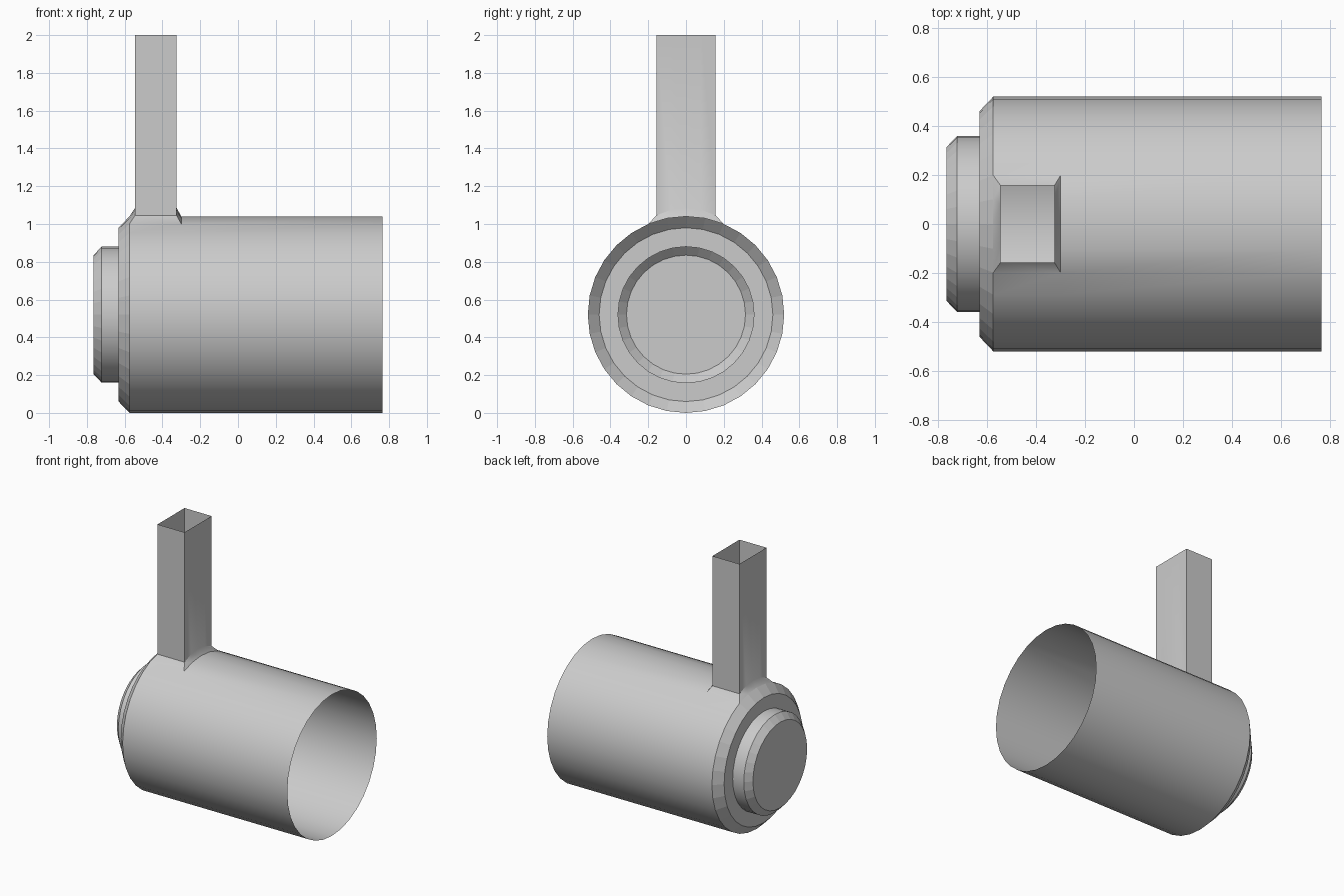
import bpy
import bmesh
import math

cube = bpy.data.objects.get("Cube")
if cube:
    bpy.data.objects.remove(cube, do_unlink=True)

# Material
grey = bpy.data.materials.new("plain grey")
grey.use_nodes = True
colour = (0.6, 0.6, 0.6, 1)
grey.diffuse_color = colour
grey.node_tree.nodes["Principled BSDF"].inputs["Base Color"].default_value = colour

SEGMENTS = 32
RADIUS = 0.52
POST_SPAN = 2          # body segments covered by the post on each side of the crown
POST_X = (-0.545, -0.325)

bm = bmesh.new()


def bridge(a, b, closed=True):
    """Join two equal rows of vertices with quads."""
    n = len(a)
    return [bm.faces.new((a[i], a[(i + 1) % n], b[(i + 1) % n], b[i]))
            for i in range(n if closed else n - 1)]


def ring(x, r):
    """Circle about the body axis, starting at the crown."""
    return [bm.verts.new((x, r * math.sin(t), RADIUS + r * math.cos(t)))
            for t in (math.tau * i / SEGMENTS for i in range(SEGMENTS))]


# Stepped cup body: closed end, small boss, chamfered shoulder, open barrel
profile = [(-0.765, 0.315), (-0.722, 0.36), (-0.632, 0.36), (-0.632, 0.46),
           (-0.575, RADIUS), (-0.30, RADIUS), (0.765, RADIUS)]
rings = [ring(x, r) for x, r in profile]
bm.faces.new(rings[0])
chamfers = []
for k, (a, b) in enumerate(zip(rings, rings[1:])):
    faces = bridge(a, b)
    if k in (0, 3):
        chamfers += faces
    if k == 4:
        # Opening below the post
        hole = [faces[i % SEGMENTS] for i in range(-POST_SPAN, POST_SPAN)]
        bmesh.ops.delete(bm, geom=hole, context="FACES_ONLY")

# Post: flared root drawn up into a straight open tube
span = range(-POST_SPAN, POST_SPAN + 1)
root = [rings[4][i] for i in span] + [rings[5][i] for i in reversed(span)]
half = len(root) // 2
neck, top = [], []
for i, v in enumerate(root):
    x = POST_X[0] if i < half else POST_X[1]
    y = v.co.y * 0.79
    neck.append(bm.verts.new((x, y, v.co.z + 0.045)))
    top.append(bm.verts.new((x, y, 2)))
bridge(root, neck)
bridge(neck, top)

# Drop edges left without faces inside the opening
bmesh.ops.delete(bm, geom=[e for e in bm.edges if not e.link_faces], context="EDGES")
loose = [v for v in bm.verts if not v.link_faces]
bmesh.ops.delete(bm, geom=loose, context="VERTS")
bmesh.ops.recalc_face_normals(bm, faces=bm.faces)
# Outward direction follows the closed end
end = min(bm.faces, key=lambda f: f.calc_center_median().x)
if end.normal.x > 0:
    bmesh.ops.reverse_faces(bm, faces=bm.faces)

for face in bm.faces:
    face.smooth = True
for face in chamfers:
    face.smooth = False
for edge in bm.edges:
    if len(edge.link_faces) == 2 and edge.calc_face_angle() > math.radians(35):
        edge.smooth = False

mesh = bpy.data.meshes.new("cup_with_post")
bm.to_mesh(mesh)
bm.free()
mesh.materials.append(grey)
cup = bpy.data.objects.new("cup_with_post", mesh)
bpy.context.collection.objects.link(cup)
